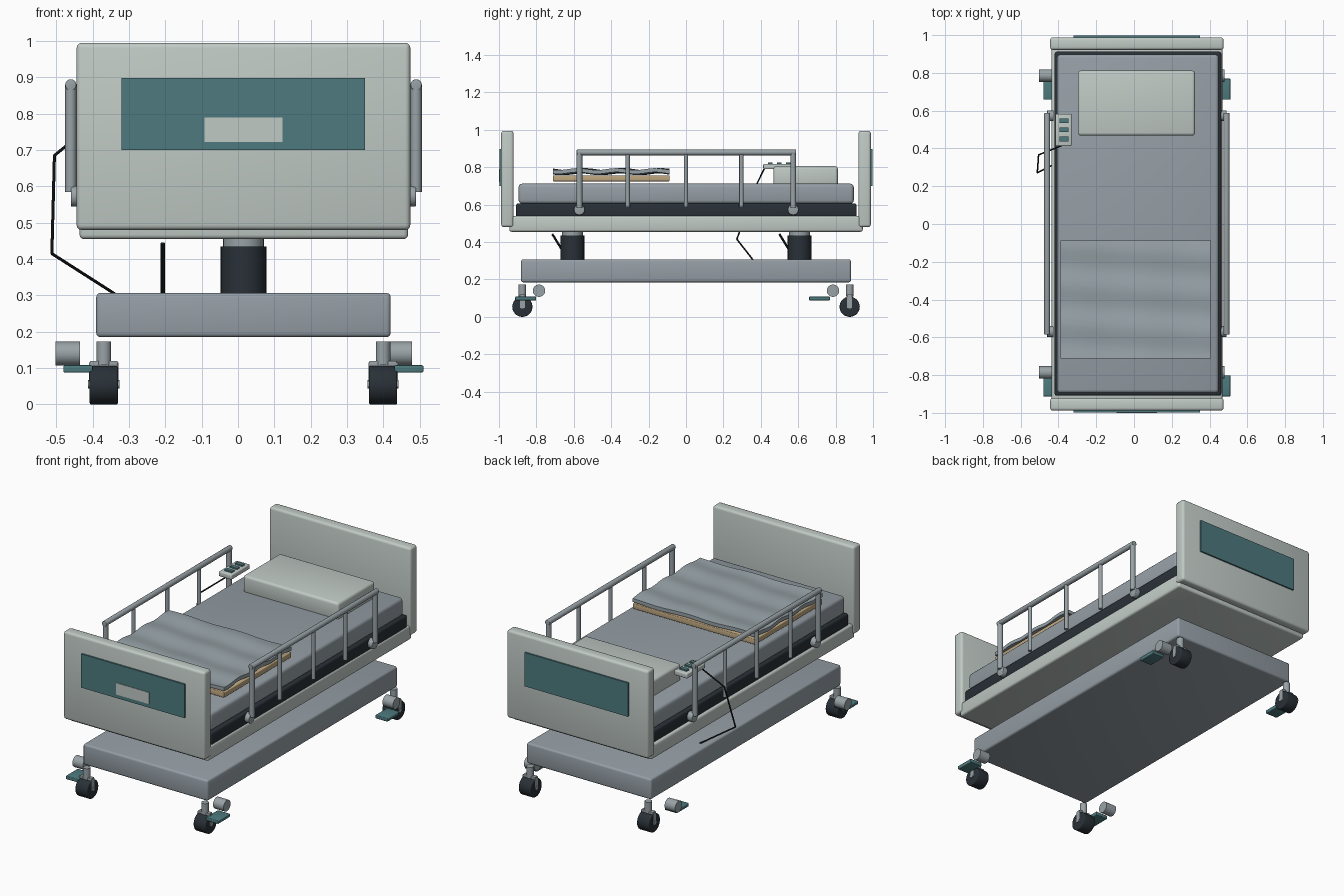
import bpy, bmesh, math
from mathutils import Vector

if "Cube" in bpy.data.objects:
    bpy.data.objects.remove(bpy.data.objects["Cube"])

CX = 0.015  # centre line of the bed


def material(name, rgb):
    m = bpy.data.materials.new(name)
    m.diffuse_color = (*rgb, 1)
    m.use_nodes = True
    m.node_tree.nodes["Principled BSDF"].inputs["Base Color"].default_value = m.diffuse_color
    return m


LIGHT = material("pale_plastic", (0.53, 0.59, 0.56))
GREY = material("grey_paint", (0.30, 0.345, 0.38))
METAL = material("brushed_metal", (0.32, 0.365, 0.385))
BLANKET = material("blanket_grey", (0.31, 0.365, 0.39))
TEAL = material("teal", (0.075, 0.195, 0.21))
DARK = material("dark_rubber", (0.022, 0.03, 0.038))
BLACK = material("cable_black", (0.012, 0.015, 0.016))
TAN = material("tan_cloth", (0.52, 0.39, 0.22))


def finish(name, bm, mat, bevel=0.0):
    """Turn a bmesh into a named, bevelled, smooth-by-angle object."""
    me = bpy.data.meshes.new(name)
    bm.to_mesh(me)
    bm.free()
    me.materials.append(mat)
    ob = bpy.data.objects.new(name, me)
    bpy.context.collection.objects.link(ob)
    bpy.ops.object.select_all(action='DESELECT')
    ob.select_set(True)
    bpy.context.view_layer.objects.active = ob
    if bevel:
        mod = ob.modifiers.new("bevel", 'BEVEL')
        mod.width, mod.segments = bevel, 3
        bpy.ops.object.modifier_apply(modifier=mod.name)
    bpy.ops.object.shade_smooth_by_angle(angle=math.radians(35))
    return ob


def box(name, x, y, z, mat, bevel=0.0):
    """Box from (min, max) ranges on each axis."""
    bm = bmesh.new()
    bmesh.ops.create_cube(bm, size=1)
    for v in bm.verts:
        v.co = Vector(((r[0] + r[1]) / 2 + c * (r[1] - r[0])
                       for r, c in zip((x, y, z), v.co)))
    return finish(name, bm, mat, bevel)


def rod(name, a, b, r, mat, bevel=0.0, sides=24):
    """Cylinder between two points."""
    a, b = Vector(a), Vector(b)
    bm = bmesh.new()
    bmesh.ops.create_cone(bm, cap_ends=True, segments=sides, radius1=r,
                          radius2=r, depth=(b - a).length)
    turn = Vector((0, 0, 1)).rotation_difference(b - a)
    for v in bm.verts:
        v.co = turn @ v.co + (a + b) / 2
    return finish(name, bm, mat, bevel)


# Base, lift columns and struts
box("base", (-0.39, 0.42), (-0.882, 0.882), (0.185, 0.307), GREY, 0.012)
for end, y in (("foot", -0.607), ("head", 0.607)):
    rod(end + "_column_sleeve", (CX, y, 0.30), (CX, y, 0.435), 0.063, DARK, 0, 32)
    rod(end + "_column_ram", (CX, y, 0.43), (CX, y, 0.47), 0.056, METAL, 0, 32)
    rod(end + "_strut", (-0.207, y - 0.108, 0.443), (-0.207, y - 0.022, 0.303),
        0.006, BLACK, 0, 10)

# Deck frame, mattress support and mattress
box("deck_frame", (-0.436, 0.468), (-0.945, 0.945), (0.455, 0.54), LIGHT, 0.012)
box("mattress_support", (-0.42, 0.462), (-0.908, 0.912), (0.53, 0.606), DARK, 0.01)
box("mattress", (-0.408, 0.448), (-0.895, 0.897), (0.605, 0.712), GREY, 0.018)
box("pillow", (-0.297, 0.323), (0.468, 0.812), (0.70, 0.806), LIGHT, 0.015)

# End boards with teal panels, name plate on the foot board
for end, s in (("foot", -1), ("head", 1)):
    box(end + "_board", (-0.444, 0.474), sorted((s * 0.922, s * 0.988)),
        (0.48, 0.995), LIGHT, 0.014)
    box(end + "_panel", (-0.32, 0.35), sorted((s * 0.98, s * 0.997)),
        (0.70, 0.898), TEAL)
box("name_plate", (-0.092, 0.122), (-1.0, -0.995), (0.722, 0.79), LIGHT)


# Folded blanket: two rippled sheets with thickness
def sheet(name, z, thick, amp, mat):
    bm = bmesh.new()
    bmesh.ops.create_grid(bm, x_segments=30, y_segments=30, size=0.5)
    for v in bm.verts:
        x, y = v.co.x, v.co.y
        ripple = math.sin(y * 19 + 1.5 * x) + 0.6 * math.sin(x * 14 + 0.6)
        v.co = (0.01 + x * 0.796, -0.4 + y * 0.624, z + amp * ripple)
    top = bmesh.ops.extrude_face_region(bm, geom=bm.faces[:])
    for g in top["geom"]:
        if isinstance(g, bmesh.types.BMVert):
            g.co.z += thick
    bmesh.ops.recalc_face_normals(bm, faces=bm.faces)
    return finish(name, bm, mat)


box("blanket_lining", (-0.387, 0.408), (-0.712, -0.088), (0.725, 0.757), TAN, 0.004)
sheet("blanket_cover", 0.766, 0.021, 0.005, BLANKET)

# Side rails
for side, s in (("left", -1), ("right", 1)):
    x = CX + s * 0.475
    rod(side + "_rail_top", (x, -0.585, 0.879), (x, 0.588, 0.879), 0.0155, METAL, 0.003, 16)
    for i, y in enumerate((-0.57, 0.573)):
        rod(f"{side}_rail_post_{i}", (x, y, 0.585), (x, y, 0.88), 0.0155, METAL, 0, 16)
        rod(f"{side}_rail_pivot_{i}", (CX + s * 0.44, y, 0.573), (x, y, 0.573),
            0.029, METAL, 0.004)
    for i, y in enumerate((-0.312, 0, 0.296)):
        rod(f"{side}_rail_bar_{i}", (x, y, 0.588), (x, y, 0.88), 0.0115, METAL, 0, 16)

# Casters with fork, brake pedal and brake drum
for side, s in (("left", -1), ("right", 1)):
    x = CX + s * 0.384
    for end, t in (("foot", -1), ("head", 1)):
        n, y = f"{end}_{side}_", t * 0.875
        rod(n + "wheel", (x - 0.039, y, 0.054), (x + 0.039, y, 0.054), 0.054, DARK, 0.005, 32)
        rod(n + "axle", (x - 0.043, y, 0.056), (x + 0.043, y, 0.056), 0.012, METAL, 0, 16)
        rod(n + "stem", (x, y, 0.108), (x, y, 0.173), 0.02, METAL)
        box(n + "fork_bridge", (x - 0.038, x + 0.038), (y - 0.014, y + 0.014),
            (0.104, 0.12), METAL, 0.003)
        for k in (-1, 1):
            box(f"{n}fork_arm_{k}", sorted((x + k * 0.036, x + k * 0.0405)),
                (y - 0.013, y + 0.013), (0.048, 0.115), METAL)
        py = -0.857 if t < 0 else 0.714
        box(n + "brake_pedal", sorted((CX + s * 0.415, CX + s * 0.495)),
            (py - 0.056, py + 0.056), (0.088, 0.108), TEAL, 0.004)
        dx = -0.468 if s < 0 else 0.445
        rod(n + "brake_drum", (dx - 0.034, t * 0.786, 0.14), (dx + 0.034, t * 0.786, 0.14),
            0.033, METAL)

# Handset with buttons and its cable
box("handset", (-0.416, -0.331), (0.413, 0.583), (0.79, 0.818), LIGHT, 0.005)
for i in range(3):
    y = 0.45 + i * 0.048
    box(f"handset_button_{i}", (-0.395, -0.347), (y - 0.012, y + 0.012),
        (0.815, 0.826), TEAL)
path = [(-0.37, 0.42, 0.795), (-0.505, 0.366, 0.685),
        (-0.512, 0.272, 0.415), (-0.34, 0.358, 0.305)]
for i in range(3):
    rod(f"handset_cable_{i}", path[i], path[i + 1], 0.0042, BLACK, 0, 10)
